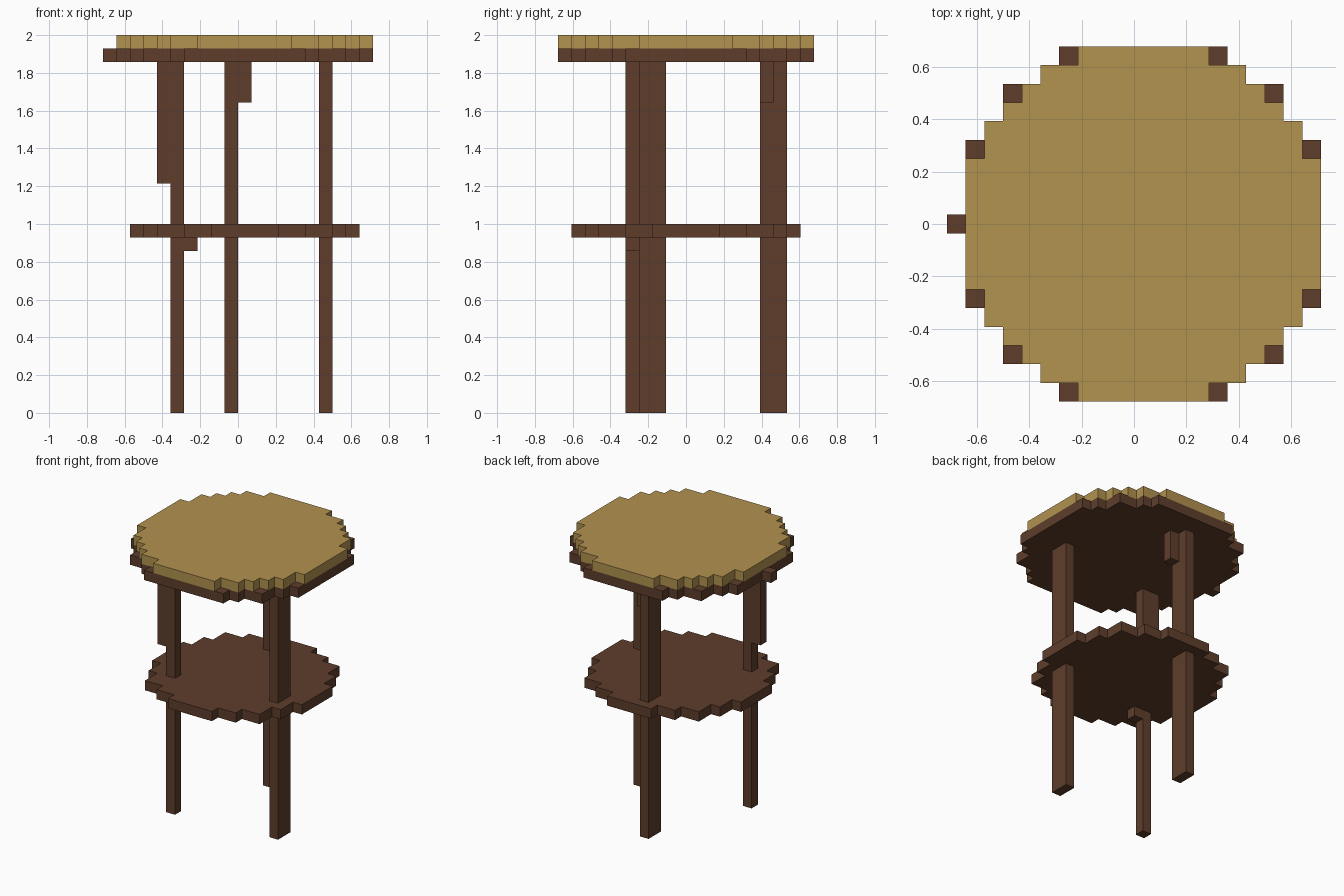
import bpy
import bmesh

cube = bpy.data.objects.get("Cube")
if cube:
    bpy.data.objects.remove(cube, do_unlink=True)

U = 2 / 28      # edge of one block
CX = 0.5        # centre of the round tops, in blocks


def material(name, rgb):
    m = bpy.data.materials.new(name)
    m.use_nodes = True
    m.diffuse_color = (*rgb, 1)
    bsdf = next(n for n in m.node_tree.nodes if n.type == 'BSDF_PRINCIPLED')
    bsdf.inputs["Base Color"].default_value = (*rgb, 1)
    bsdf.inputs["Roughness"].default_value = 0.9
    return m


GOLD = material("golden wood", (0.445, 0.287, 0.078))
BROWN = material("dark wood", (0.114, 0.048, 0.025))


def prism(name, outline, z0, z1, mat):
    """Extrude a flat outline (in blocks) from z0 to z1."""
    bm = bmesh.new()
    base = bm.faces.new([bm.verts.new((x * U, y * U, z0 * U)) for x, y in outline])
    top = bmesh.ops.extrude_face_region(bm, geom=[base])["geom"]
    bmesh.ops.translate(bm, vec=(0, 0, (z1 - z0) * U),
                        verts=[g for g in top if isinstance(g, bmesh.types.BMVert)])
    bmesh.ops.recalc_face_normals(bm, faces=bm.faces)
    mesh = bpy.data.meshes.new(name)
    bm.to_mesh(mesh)
    bm.free()
    mesh.materials.append(mat)
    obj = bpy.data.objects.new(name, mesh)
    bpy.context.collection.objects.link(obj)
    return obj


def box(name, x, y, z, mat=BROWN):
    (x0, x1), (y0, y1) = x, y
    return prism(name, [(x0, y0), (x1, y0), (x1, y1), (x0, y1)], *z, mat)


def stepped_disc(name, steps, z0, z1, mat):
    """Blocky disc; steps are (half width, y reached), from the middle outwards."""
    quarter, low = [], None
    for half, reach in steps:
        if low is not None:
            quarter.append((half, low))
        quarter.append((half, reach))
        low = reach
    right = [(x, -y) for x, y in reversed(quarter)] + quarter
    left = [(-x, -y) for x, y in right]
    return prism(name, [(CX + x, y) for x, y in right + left], z0, z1, mat)


# Round top, its rim below, and the lower shelf
stepped_disc("table_top", [(9.5, 3.5), (8.5, 5.5), (7.5, 6.5), (6.5, 7.5),
                           (5.5, 8.5), (3.5, 9.5)], 27, 28, GOLD)
stepped_disc("under_top", [(9.5, 4.5), (8.5, 5.5), (7.5, 7.5),
                           (5.5, 8.5), (4.5, 9.5)], 26, 27, BROWN)
box("under_top_nub", (-10, -9), (-0.5, 0.5), (26, 27))
stepped_disc("shelf", [(8.5, 2.5), (7.5, 4.5), (6.5, 6.5),
                       (4.5, 7.5), (2.5, 8.5)], 13, 14, BROWN)

# Three legs
box("left_leg", (6, 7), (-3.5, -1.5), (0, 26))
box("back_leg", (-1, 0), (5.5, 7.5), (0, 26))
box("right_leg", (-5, -4), (-4.5, -3.5), (0, 26))

# Braces against the legs
box("back_leg_brace", (0, 1), (5.5, 6.5), (23, 26))
box("right_leg_brace", (-6, -5), (-4.5, -3.5), (17, 26))
box("right_leg_shelf_brace", (-4, -3), (-4.5, -3.5), (12, 13))
